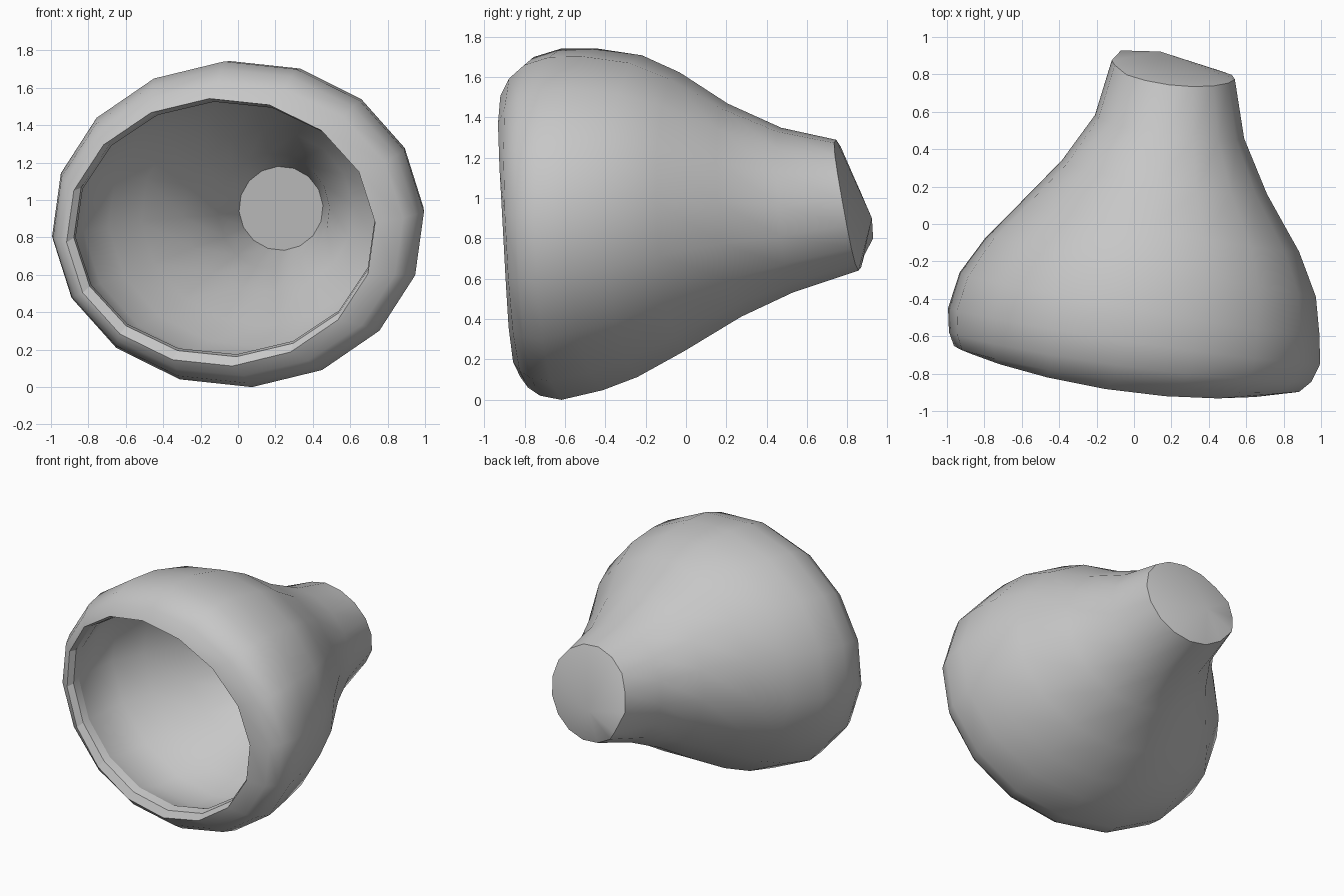
import bpy
import bmesh
import math

SIDES = 16
ROLL = math.radians(4.3)

# Each ring: centre y, centre x, centre z, half width, half height,
# sideways tilt, upward tilt, backward bow of the left and right sides
OUTER = [
    (0.80, 0.21, 0.965, 0.33, 0.325, 0.11, 0.18, 0.015),
    (0.50, 0.19, 0.94, 0.40, 0.41, 0.15, 0.08, 0.02),
    (0.24, 0.163, 0.94, 0.55, 0.53, 0.16, 0.075, 0.01),
    (-0.02, 0.135, 0.932, 0.75, 0.693, 0.17, 0.03, 0.0),
    (-0.23, 0.09, 0.91, 0.885, 0.80, 0.18, 0.0, 0.0),
    (-0.43, 0.03, 0.895, 0.965, 0.85, 0.175, 0.035, 0.0),
    (-0.62, 0.0, 0.87, 0.997, 0.873, 0.15, 0.015, 0.02),
    (-0.74, -0.02, 0.86, 0.972, 0.842, 0.135, 0.03, 0.03),
    (-0.81, -0.04, 0.845, 0.925, 0.787, 0.13, 0.045, 0.035),
    (-0.852, -0.092, 0.827, 0.827, 0.717, 0.145, 0.055, 0.065),
]
INNER = [
    (-0.825, -0.07, 0.85, 0.81, 0.69, 0.145, 0.055, 0.06),
    (-0.76, -0.068, 0.85, 0.802, 0.677, 0.145, 0.05, 0.05),
    (-0.58, -0.01, 0.87, 0.87, 0.75, 0.16, 0.02, 0.02),
    (-0.42, 0.03, 0.89, 0.86, 0.745, 0.175, 0.03, 0.0),
    (-0.24, 0.09, 0.91, 0.785, 0.70, 0.18, 0.01, 0.0),
    (-0.05, 0.135, 0.93, 0.655, 0.60, 0.17, 0.03, 0.0),
    (0.20, 0.163, 0.94, 0.455, 0.435, 0.16, 0.07, 0.0),
    (0.47, 0.19, 0.94, 0.30, 0.31, 0.15, 0.08, 0.0),
    (0.72, 0.23, 0.955, 0.225, 0.225, 0.11, 0.18, 0.0),
]


def add_ring(bm, spec):
    y, cx, cz, rx, rz, tilt_x, tilt_z, bow = spec
    verts = []
    for i in range(SIDES):
        a = ROLL + math.tau * i / SIDES
        dx, dz = rx * math.cos(a), rz * math.sin(a)
        depth = y - tilt_x * dx - tilt_z * dz + bow * math.cos(a) ** 2
        verts.append(bm.verts.new((cx + dx, depth, cz + dz)))
    return verts


def add_cap(bm, ring, apex):
    tip = bm.verts.new(apex)
    for i in range(SIDES):
        bm.faces.new((ring[i], ring[(i + 1) % SIDES], tip))


bm = bmesh.new()
rings = [add_ring(bm, s) for s in OUTER + INNER]
lip = len(OUTER) - 1
for k, (a, b) in enumerate(zip(rings, rings[1:])):
    for i in range(SIDES):
        j = (i + 1) % SIDES
        face = bm.faces.new((a[i], a[j], b[j], b[i]))
        # The narrow inner lip stays faceted
        face.smooth = k != lip

# Neck end: shallow bulge with a pulled-out lower corner
for index, depth in ((7, 0.85), (8, 0.875), (10, 0.885)):
    rings[0][index].co.y = depth
rings[0][9].co = (-0.07, 0.928, 0.80)
add_cap(bm, rings[0], (0.14, 0.922, 0.90))
# Closed bottom of the hollow
add_cap(bm, rings[-1], (0.23, 0.72, 0.955))
for f in bm.faces:
    if len(f.verts) == 3:
        f.smooth = True

bmesh.ops.recalc_face_normals(bm, faces=bm.faces)

# Hard edges around the neck end, lip and hollow bottom
for ring in (rings[0], rings[lip], rings[lip + 1], rings[lip + 2], rings[-1]):
    members = set(ring)
    for v in ring:
        for e in v.link_edges:
            if e.other_vert(v) in members:
                e.smooth = False

mesh = bpy.data.meshes.new("hollow_bell")
bm.to_mesh(mesh)
bm.free()
bell = bpy.data.objects.new("hollow_bell", mesh)
bpy.context.collection.objects.link(bell)

grey = bpy.data.materials.new("plain_grey")
grey.diffuse_color = (0.57, 0.57, 0.57, 1)
mesh.materials.append(grey)
